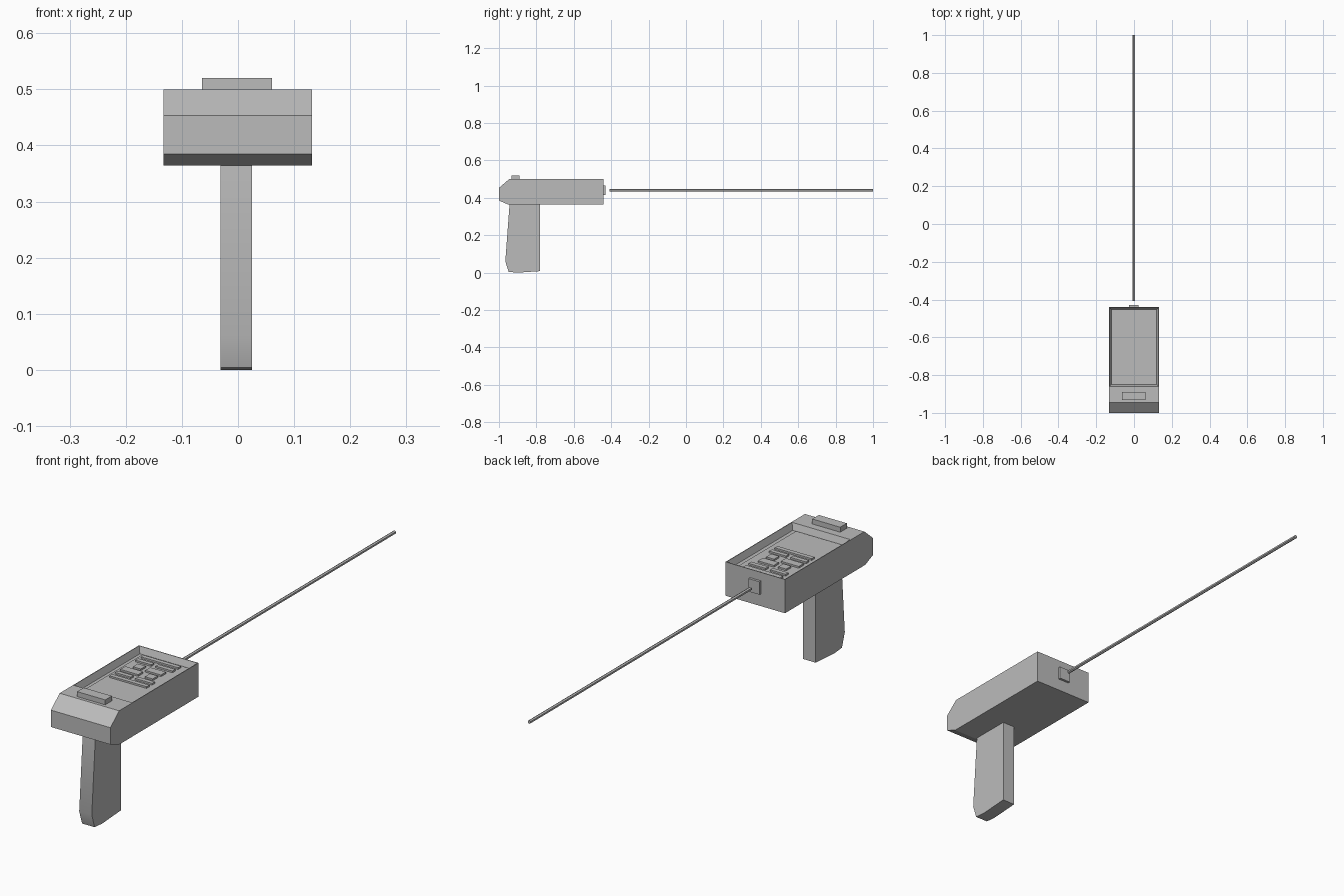
import bpy, bmesh
from mathutils import Matrix, Vector

if "Cube" in bpy.data.objects:
    bpy.data.objects.remove(bpy.data.objects["Cube"], do_unlink=True)

grey = bpy.data.materials.new("plain_grey")
grey.use_nodes = True
grey.diffuse_color = (0.5, 0.5, 0.5, 1)
grey.node_tree.nodes["Principled BSDF"].inputs["Base Color"].default_value = (0.5, 0.5, 0.5, 1)


def finish(name, bm):
    bmesh.ops.recalc_face_normals(bm, faces=bm.faces)
    mesh = bpy.data.meshes.new(name)
    bm.to_mesh(mesh)
    bm.free()
    mesh.materials.append(grey)
    obj = bpy.data.objects.new(name, mesh)
    bpy.context.collection.objects.link(obj)
    return obj


def box(name, x, y, z):
    """Box from (min, max) pairs."""
    bm = bmesh.new()
    centre = Vector([(a + b) / 2 for a, b in (x, y, z)])
    size = [b - a for a, b in (x, y, z)]
    bmesh.ops.create_cube(bm, size=1, matrix=Matrix.Translation(centre) @ Matrix.Diagonal((*size, 1)))
    return finish(name, bm)


def side_profile(points, x0, x1):
    """Extrude a (y, z) outline across x."""
    bm = bmesh.new()
    face = bm.faces.new([bm.verts.new((x0, y, z)) for y, z in points])
    result = bmesh.ops.extrude_face_region(bm, geom=[face])
    verts = [g for g in result["geom"] if isinstance(g, bmesh.types.BMVert)]
    bmesh.ops.translate(bm, verts=verts, vec=(x1 - x0, 0, 0))
    bmesh.ops.recalc_face_normals(bm, faces=bm.faces)
    return bm


# Housing with chamfered front and a sloped-wall tray sunk into the top
bm = side_profile([(-1, 0.385), (-1, 0.453), (-0.945, 0.5), (-0.862, 0.5),
                   (-0.44, 0.5), (-0.44, 0.364), (-0.95, 0.364)], -0.133, 0.132)
tray = [f for f in bm.faces if f.normal.z > 0.9 and f.calc_center_median().y > -0.8]
bmesh.ops.inset_region(bm, faces=tray, thickness=0.004)
bmesh.ops.inset_region(bm, faces=tray, thickness=0.014, depth=-0.026)
finish("housing", bm)

# Screen plate and raised keys on the tray floor
box("screen_plate", (-0.105, 0.102), (-0.845, -0.457), (0.473, 0.477))
key_rows = [(-0.48, [(-0.09, 0.075)]),
            (-0.515, [(-0.09, -0.02), (0, 0.075)]),
            (-0.56, [(-0.065, -0.03), (-0.01, 0.06)]),
            (-0.605, [(-0.09, -0.01), (0.02, 0.055)]),
            (-0.645, [(-0.09, -0.02), (0, 0.075)]),
            (-0.68, [(-0.09, 0.075)])]
for row, (y, spans) in enumerate(key_rows):
    half = 0.016 if row in (2, 3) else 0.009
    for col, span in enumerate(spans):
        box(f"key_{row}_{col}", span, (y - half, y + half), (0.476, 0.484))

# Button on the front deck
box("top_button", (-0.064, 0.061), (-0.932, -0.89), (0.498, 0.52))

# Grip
grip = finish("grip", side_profile(
    [(-0.943, 0.37), (-0.966, 0.06), (-0.948, 0.004), (-0.9, 0.0),
     (-0.78, 0.008), (-0.78, 0.37)], -0.031, 0.025))
bpy.context.view_layer.objects.active = grip
grip.select_set(True)
bpy.ops.object.shade_smooth_by_angle(angle=0.52)

# Antenna socket and rod
box("antenna_socket", (-0.027, 0.023), (-0.442, -0.43), (0.414, 0.466))
bm = bmesh.new()
bmesh.ops.create_cone(bm, cap_ends=True, segments=6, radius1=0.007, radius2=0.007, depth=1.408,
                      matrix=Matrix.Translation((-0.002, 0.296, 0.441)) @ Matrix.Rotation(1.5708, 4, "X"))
finish("antenna_rod", bm)
